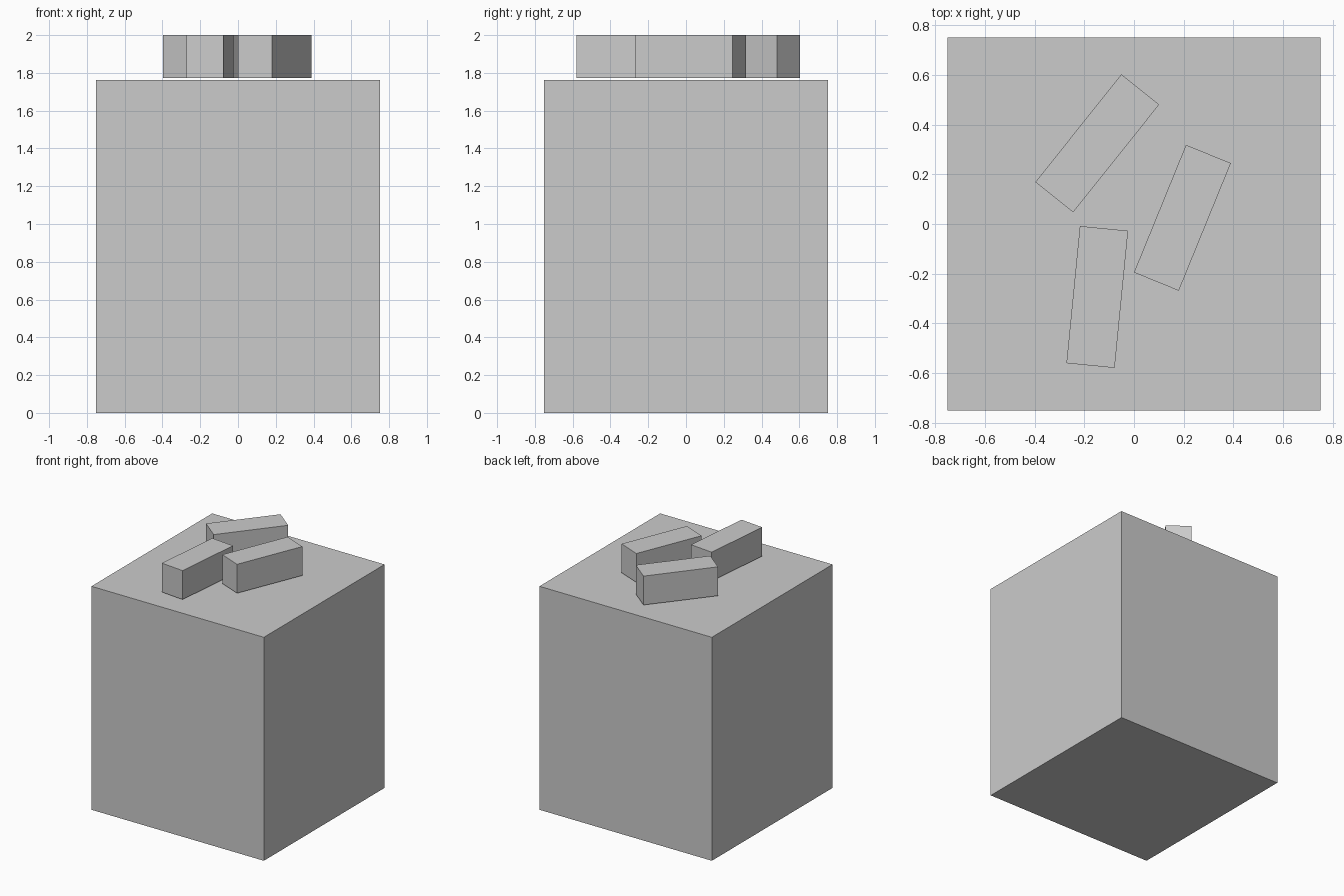
import bpy
import math

default = bpy.data.objects.get("Cube")
if default:
    bpy.data.objects.remove(default, do_unlink=True)

# Single neutral grey
grey = bpy.data.materials.new("light_grey")
grey.use_nodes = True
COLOUR = (0.6, 0.6, 0.6, 1.0)
grey.diffuse_color = COLOUR
grey.node_tree.nodes["Principled BSDF"].inputs["Base Color"].default_value = COLOUR


def box(name, size, centre, angle=0.0):
    """Add a box, turned about z by an angle in degrees."""
    bpy.ops.mesh.primitive_cube_add(size=1, location=centre)
    obj = bpy.context.object
    obj.name = name
    obj.scale = size
    obj.rotation_euler.z = math.radians(angle)
    bpy.ops.object.transform_apply(location=False, rotation=False, scale=True)
    obj.data.materials.append(grey)
    return obj


# Large base block
BASE_WIDTH, BASE_HEIGHT = 1.504, 1.762
box("base_block", (BASE_WIDTH, BASE_WIDTH, BASE_HEIGHT), (0, 0, BASE_HEIGHT / 2))

# Three small bars hovering just above the base
BAR_BOTTOM, BAR_TOP = 1.772, 2.0
BAR_SIZE = (0.555, 0.195, BAR_TOP - BAR_BOTTOM)
BARS = {
    "back_bar": (-0.148, 0.325, 51.4),
    "left_bar": (0.195, 0.025, 67.8),
    "front_bar": (-0.148, -0.294, 84.4),
}
for name, (x, y, angle) in BARS.items():
    box(name, BAR_SIZE, (x, y, (BAR_BOTTOM + BAR_TOP) / 2), angle)
